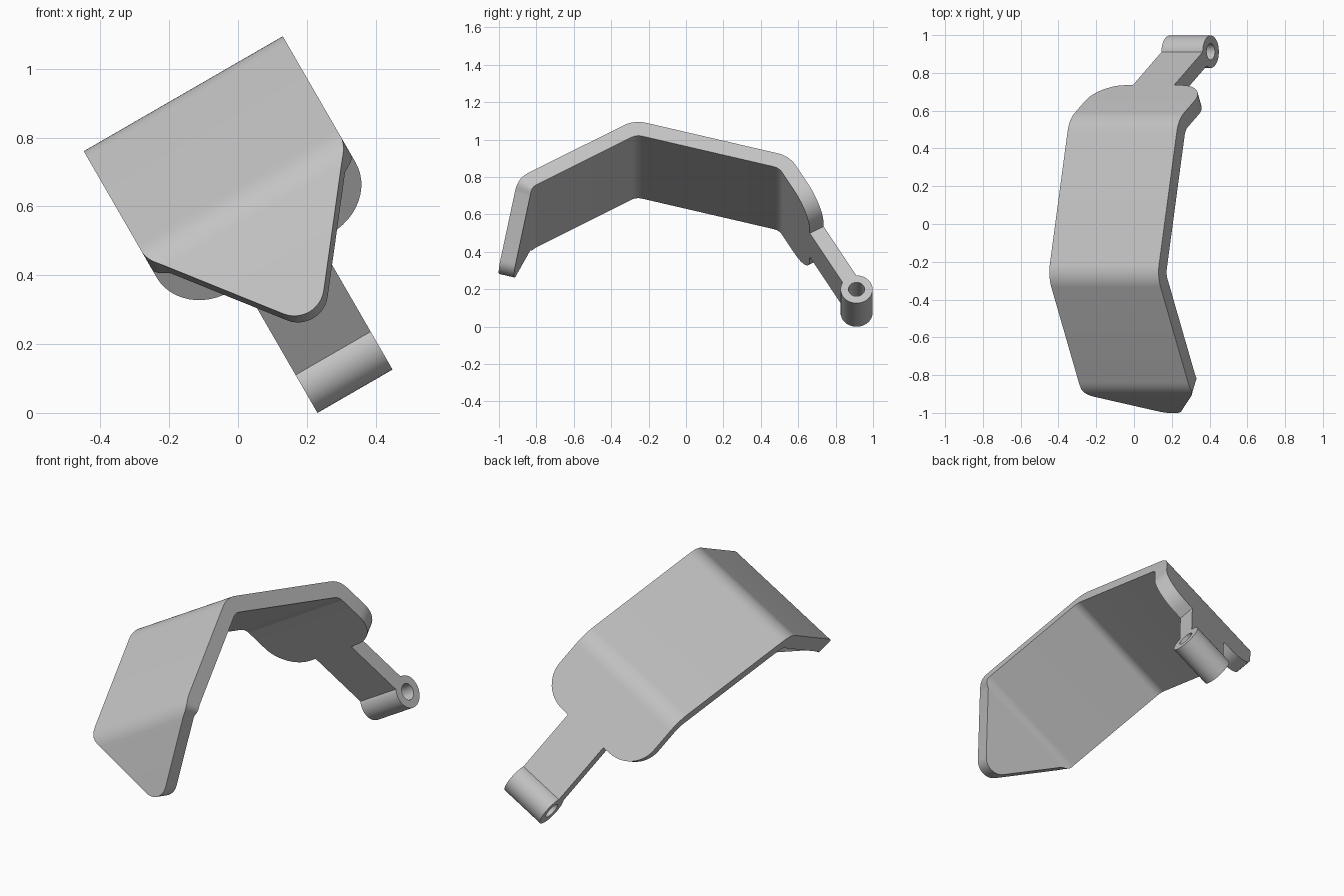
import bpy, bmesh, math
from mathutils import Vector, Matrix

cube = bpy.data.objects.get("Cube")
if cube:
    bpy.data.objects.remove(cube, do_unlink=True)

THICK = 0.085
HALF = 0.334          # half width of the plate
TAB = 0.126           # half width of the tab and pivot
BOSS_Y, BOSS_U = 0.912, -0.0266
# Local frame: x across the plate, y along it, z up; tilted 30 degrees in place
TILT = Matrix.Translation((0, 0, -0.004)) @ Matrix.Rotation(math.radians(-30), 4, 'Y') @ Matrix.Translation((0.328, 0, 0))

grey = bpy.data.materials.new("plain grey")
grey.use_nodes = True
colour = (0.55, 0.55, 0.55, 1)
grey.diffuse_color = colour
grey.node_tree.nodes["Principled BSDF"].inputs["Base Color"].default_value = colour


def fillet(points, radii, steps=12):
    """Round the corners of an open 2D polyline."""
    pts = [Vector(p) for p in points]
    out = [pts[0]]
    for a, b, c, r in zip(pts, pts[1:], pts[2:], radii):
        if r == 0:
            out.append(b)
            continue
        d1, d2 = (a - b).normalized(), (c - b).normalized()
        half = d1.angle(d2) / 2
        centre = b + (d1 + d2).normalized() * (r / math.sin(half))
        start = b + d1 * (r / math.tan(half)) - centre
        end = b + d2 * (r / math.tan(half)) - centre
        sweep = math.pi - 2 * half
        for i in range(steps + 1):
            t = i / steps
            out.append(centre + (start * math.sin((1 - t) * sweep)
                                 + end * math.sin(t * sweep)) / math.sin(sweep))
    return out + [pts[-1]]


def finish(bm, name):
    bmesh.ops.remove_doubles(bm, verts=bm.verts, dist=1e-5)
    bmesh.ops.recalc_face_normals(bm, faces=bm.faces)
    mesh = bpy.data.meshes.new(name)
    bm.to_mesh(mesh)
    bm.free()
    mesh.materials.append(grey)
    obj = bpy.data.objects.new(name, mesh)
    obj.matrix_world = TILT
    bpy.context.collection.objects.link(obj)
    bpy.ops.object.select_all(action='DESELECT')
    obj.select_set(True)
    bpy.context.view_layer.objects.active = obj
    bpy.ops.object.shade_smooth_by_angle(angle=math.radians(30))


# Bent side profile of the outer surface, with 45 degree bends
flap_end = Vector((0.735, 0.3626))
down = Vector((0.5, -math.sqrt(0.75)))
path = fillet([(-1.016, 0.10), (-0.898, 0.54), (-0.277, 0.898),
               (0.554, 0.6757), flap_end + down * 0.36], [0.16] * 3)
lengths = [0]
for a, b in zip(path, path[1:]):
    lengths.append(lengths[-1] + (b - a).length)


def normal_at(i):
    """Upward normal from the neighbouring path segments."""
    segs = [(path[j + 1] - path[j]).normalized() for j in (i - 1, i) if 0 <= j < len(path) - 1]
    if len(segs) == 2 and lengths[i] - lengths[i - 1] > 0.1:
        segs = segs[:1]
    elif len(segs) == 2 and lengths[i + 1] - lengths[i] > 0.1:
        segs = segs[1:]
    d = sum(segs, Vector((0, 0))).normalized()
    return Vector((-d.y, d.x))


normals = [normal_at(i) for i in range(len(path))]


def locate(s):
    for i in range(len(path) - 1):
        if s <= lengths[i + 1] or i == len(path) - 2:
            t = (s - lengths[i]) / (lengths[i + 1] - lengths[i])
            return path[i].lerp(path[i + 1], t), normals[i].lerp(normals[i + 1], t).normalized()


# Half outline of the flattened plate: distance along it, half width
total = lengths[-1]
end = total - 0.36
outline = fillet([(0.443, -HALF), (0, 0), (0.443, HALF), (end, HALF),
                  (end, TAB), (end + 0.001, TAB), (total, TAB)],
                 [0.085, 0.1, 0.165, 0, 0])
outline = [p for p in outline if p.y > -1e-5]
outline[0].y = 0
stations = []
for a, b in zip(outline, outline[1:]):
    stations.append((a.x, a.y))
    for s in lengths:
        if a.x + 1e-4 < s < b.x - 1e-4:
            stations.append((s, a.y + (b.y - a.y) * (s - a.x) / (b.x - a.x)))
stations.append(tuple(outline[-1]))
# Keep the square step beside the tab from collapsing onto one line
stations = [(s + (0.001 if abs(s - end) < 1e-5 and h < TAB + 1e-4 else 0), h) for s, h in stations]

# Bent plate with pointed front flap, rounded rear flap and tab
bm = bmesh.new()
rings = []
for s, h in stations:
    p, n = locate(s)
    q = p - n * THICK
    rings.append([bm.verts.new((x, v.x, v.y)) for x, v in ((-h, p), (h, p), (h, q), (-h, q))])
for r1, r2 in zip(rings, rings[1:]):
    for k in range(4):
        j = (k + 1) % 4
        bm.faces.new((r1[k], r1[j], r2[j], r2[k]))
bm.faces.new(rings[-1])
finish(bm, "bent_plate")

# Pivot sleeve: an open tube across the end of the tab
bm = bmesh.new()
SIDES = 48
section = [(0.0855, -TAB), (0.0855, TAB), (0.043, TAB), (0.043, -TAB)]
loops = []
for r, x in section:
    angles = [2 * math.pi * i / SIDES for i in range(SIDES)]
    loops.append([bm.verts.new((x, BOSS_Y + r * math.cos(a), BOSS_U + r * math.sin(a))) for a in angles])
for k in range(4):
    l1, l2 = loops[k], loops[(k + 1) % 4]
    for i in range(SIDES):
        j = (i + 1) % SIDES
        bm.faces.new((l1[i], l1[j], l2[j], l2[i]))
finish(bm, "pivot_sleeve")
